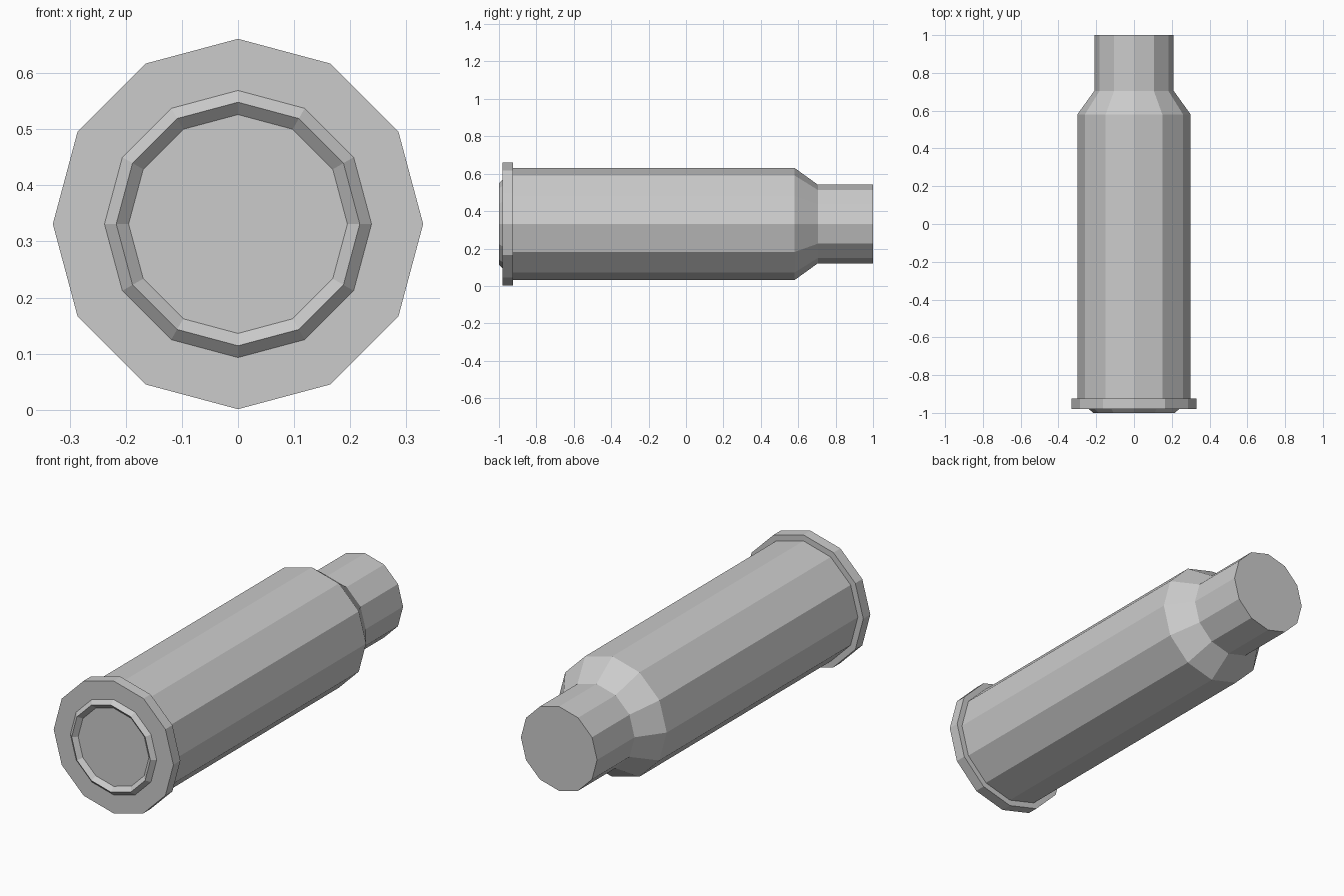
import bpy, bmesh, math

if "Cube" in bpy.data.objects:
    bpy.data.objects.remove(bpy.data.objects["Cube"])

SIDES = 12
AXIS_Z = 0.331


def lathe(name, profile):
    """Revolve (radius, y) points around the lengthwise axis and cap both ends."""
    bm = bmesh.new()
    rings = []
    for r, y in profile:
        angles = [2 * math.pi * i / SIDES for i in range(SIDES)]
        rings.append([bm.verts.new((r * math.cos(a), y, AXIS_Z + r * math.sin(a)))
                      for a in angles])
    for a, b in zip(rings, rings[1:]):
        for i in range(SIDES):
            j = (i + 1) % SIDES
            bm.faces.new((a[i], a[j], b[j], b[i]))
    bm.faces.new(rings[0])
    bm.faces.new(rings[-1])
    bmesh.ops.recalc_face_normals(bm, faces=bm.faces)
    mesh = bpy.data.meshes.new(name)
    bm.to_mesh(mesh)
    bm.free()
    obj = bpy.data.objects.new(name, mesh)
    bpy.context.collection.objects.link(obj)
    return obj


# Cartridge case: recessed base, raised lip, rim flange, body, shoulder, neck
lathe("cartridge_case", [
    (0.195, -0.98), (0.217, -1.0), (0.238, -0.98),
    (0.33, -0.98), (0.33, -0.925),
    (0.30, -0.925), (0.30, 0.58),
    (0.21, 0.705), (0.21, 1.0),
])
